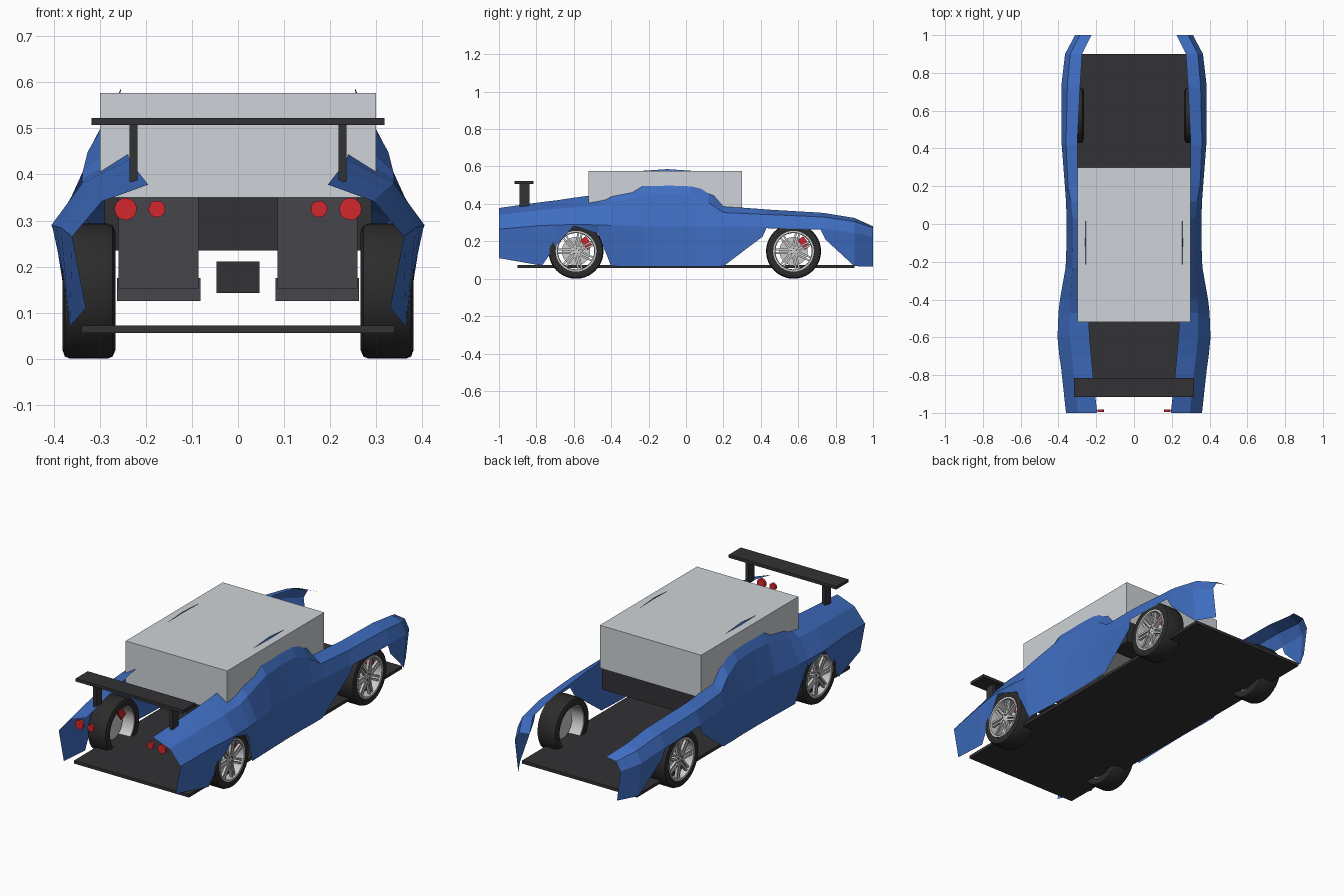
import bpy, bmesh
from math import sin, cos, pi, radians
from mathutils import Matrix, Vector

if "Cube" in bpy.data.objects:
    bpy.data.objects.remove(bpy.data.objects["Cube"])


def material(name, rgb):
    m = bpy.data.materials.new(name)
    m.diffuse_color = (*rgb, 1)
    m.use_nodes = True
    m.node_tree.nodes["Principled BSDF"].inputs["Base Color"].default_value = m.diffuse_color
    return m


BLUE = material("blue_paint", (0.05, 0.155, 0.54))
DARK = material("dark_trim", (0.032, 0.032, 0.036))
RUBBER = material("rubber", (0.025, 0.025, 0.025))
SEAT = material("seat_cloth", (0.06, 0.06, 0.07))
RED = material("red_lens", (0.65, 0.02, 0.025))
GLASS = material("pale_glass", (0.62, 0.65, 0.68))


def finish(name, bm, mat=None, mirror=False, smooth=False):
    me = bpy.data.meshes.new(name)
    bm.to_mesh(me)
    bm.free()
    ob = bpy.data.objects.new(name, me)
    bpy.context.collection.objects.link(ob)
    if mat:
        me.materials.append(mat)
    if mirror:
        ob.modifiers.new("mirror", 'MIRROR')
    if smooth:
        bpy.ops.object.select_all(action='DESELECT')
        ob.select_set(True)
        bpy.context.view_layer.objects.active = ob
        bpy.ops.object.shade_smooth_by_angle(angle=radians(35))
    return ob


def add_box(bm, x, y, z, rot=None):
    size = Vector((x[1] - x[0], y[1] - y[0], z[1] - z[0]))
    mid = Vector((x[0] + x[1], y[0] + y[1], z[0] + z[1])) / 2
    mat = Matrix.Translation(mid) @ Matrix.Diagonal((*size, 1))
    bmesh.ops.create_cube(bm, size=1, matrix=(rot or Matrix()) @ mat)


def box(name, x, y, z, mat=None, mirror=False):
    bm = bmesh.new()
    add_box(bm, x, y, z)
    return finish(name, bm, mat, mirror)


def lathe(bm, profile, centre, n=40):
    # closed (x, radius) profile turned about an axle along x
    rings = [[bm.verts.new((x, centre[0] + r * cos(2 * pi * i / n), centre[1] + r * sin(2 * pi * i / n)))
              for x, r in profile] for i in range(n)]
    faces = []
    for i in range(n):
        a, b = rings[i], rings[(i + 1) % n]
        for j in range(len(profile)):
            k = (j + 1) % len(profile)
            faces.append(bm.faces.new((a[j], a[k], b[k], b[j])))
    bmesh.ops.recalc_face_normals(bm, faces=faces)


def add_disc(bm, x0, x1, r, y, z, n=32):
    mat = Matrix.Translation(((x0 + x1) / 2, y, z)) @ Matrix.Rotation(pi / 2, 4, 'Y')
    bmesh.ops.create_cone(bm, cap_ends=True, segments=n, radius1=r, radius2=r, depth=abs(x1 - x0), matrix=mat)


# body side shell: y, inner edge x z, belt line x z, lower edge x z
STATIONS = [
    (-1.00, .195, .378, .360, .265, .330, .110),
    (-.77, .220, .410, .385, .285, .365, .070),
    (-.70, .226, .418, .395, .287, .378, .170),
    (-.60, .235, .433, .405, .290, .402, .282),
    (-.47, .242, .450, .400, .288, .385, .240),
    (-.40, .246, .487, .392, .285, .365, .067),
    (-.23, .255, .577, .362, .280, .358, .065),
    (-.10, .254, .586, .357, .280, .355, .065),
    (.03, .255, .577, .357, .280, .355, .065),
    (.12, .272, .495, .360, .280, .358, .065),
    (.20, .297, .387, .366, .280, .360, .067),
    (.41, .300, .372, .382, .276, .375, .225),
    (.43, .300, .370, .384, .277, .384, .270),
    (.72, .286, .353, .384, .268, .383, .262),
    (.745, .284, .350, .383, .267, .378, .210),
    (.90, .275, .325, .365, .245, .350, .067),
    (1.00, .225, .280, .312, .225, .292, .065),
]
bm = bmesh.new()
rows = []
for y, ix, iz, bx, bz, lx, lz in STATIONS:
    shoulder = ((ix + bx) / 2 + .018, (iz + bz) / 2 + .020)
    rows.append([bm.verts.new((x, y, z)) for x, z in ((ix, iz), shoulder, (bx, bz), (lx, lz))])
for a, b in zip(rows, rows[1:]):
    for j in range(3):
        bm.faces.new((a[j], a[j + 1], b[j + 1], b[j]))
finish("body_side_shells", bm, BLUE, mirror=True)

# floor, cabin and interior
box("floor_plate", (-.34, .34), (-.9, .9), (.056, .072), DARK)
box("cabin_glass", (-.3, .3), (-.52, .3), (.35, .577), GLASS)
box("dashboard", (-.29, .29), (.17, .295), (.235, .35), DARK)
box("centre_console", (-.047, .047), (-.15, .12), (.143, .211), DARK)
box("seat_cushions", (.081, .263), (-.25, .03), (.125, .175), SEAT, True)
box("seat_backs", (.086, .259), (-.31, -.23), (.152, .48), SEAT, True)

# rear wing
box("rear_wing", (-.318, .318), (-.917, -.815), (.507, .523), DARK)
box("wing_posts", (.218, .235), (-.89, -.838), (.385, .51), DARK, True)

# round tail lights
bm = bmesh.new()
for x, r in ((.244, .024), (.176, .018)):
    mat = Matrix.Translation((x, -.988, .325)) @ Matrix.Rotation(pi / 2, 4, 'X')
    bmesh.ops.create_cone(bm, cap_ends=True, segments=28, radius1=r, radius2=r, depth=.014, matrix=mat)
finish("tail_lights", bm, RED, mirror=True, smooth=True)

# wheels
for end, cy in (("rear", -.588), ("front", .575)):
    c = (cy, .147)
    bm = bmesh.new()
    lathe(bm, [(.270, .108), (.266, .128), (.272, .142), (.284, .147), (.364, .147),
               (.376, .142), (.381, .128), (.376, .108)], c)
    finish(end + "_tyres", bm, RUBBER, True, True)

    bm = bmesh.new()
    lathe(bm, [(.274, .109), (.378, .109), (.378, .100), (.366, .097), (.274, .102)], c)
    add_disc(bm, .335, .368, .026, *c)
    for i in range(7):
        rot = Matrix.Translation((0, *c)) @ Matrix.Rotation(2 * pi * i / 7 + pi / 2, 4, 'X')
        for s in (-.009, .009):
            add_box(bm, (.357, .371), (s - .005, s + .005), (.015, .101), rot)
    finish(end + "_rims", bm, None, True, True)

    bm = bmesh.new()
    for i in range(5):
        a = 2 * pi * i / 5 + pi / 2
        add_disc(bm, .366, .371, .004, cy + .016 * cos(a), c[1] + .016 * sin(a), 8)
    finish(end + "_wheel_bolts", bm, DARK, True)

    bm = bmesh.new()
    add_disc(bm, .325, .335, .076, *c)
    finish(end + "_brake_discs", bm, None, True, True)

    # caliper gripping the upper +y side of the disc
    bm = bmesh.new()
    rot = Matrix.Translation((0, *c)) @ Matrix.Rotation(radians(-52), 4, 'X')
    add_box(bm, (.315, .350), (-.032, .032), (.052, .090), rot)
    finish(end + "_calipers", bm, RED, True)
